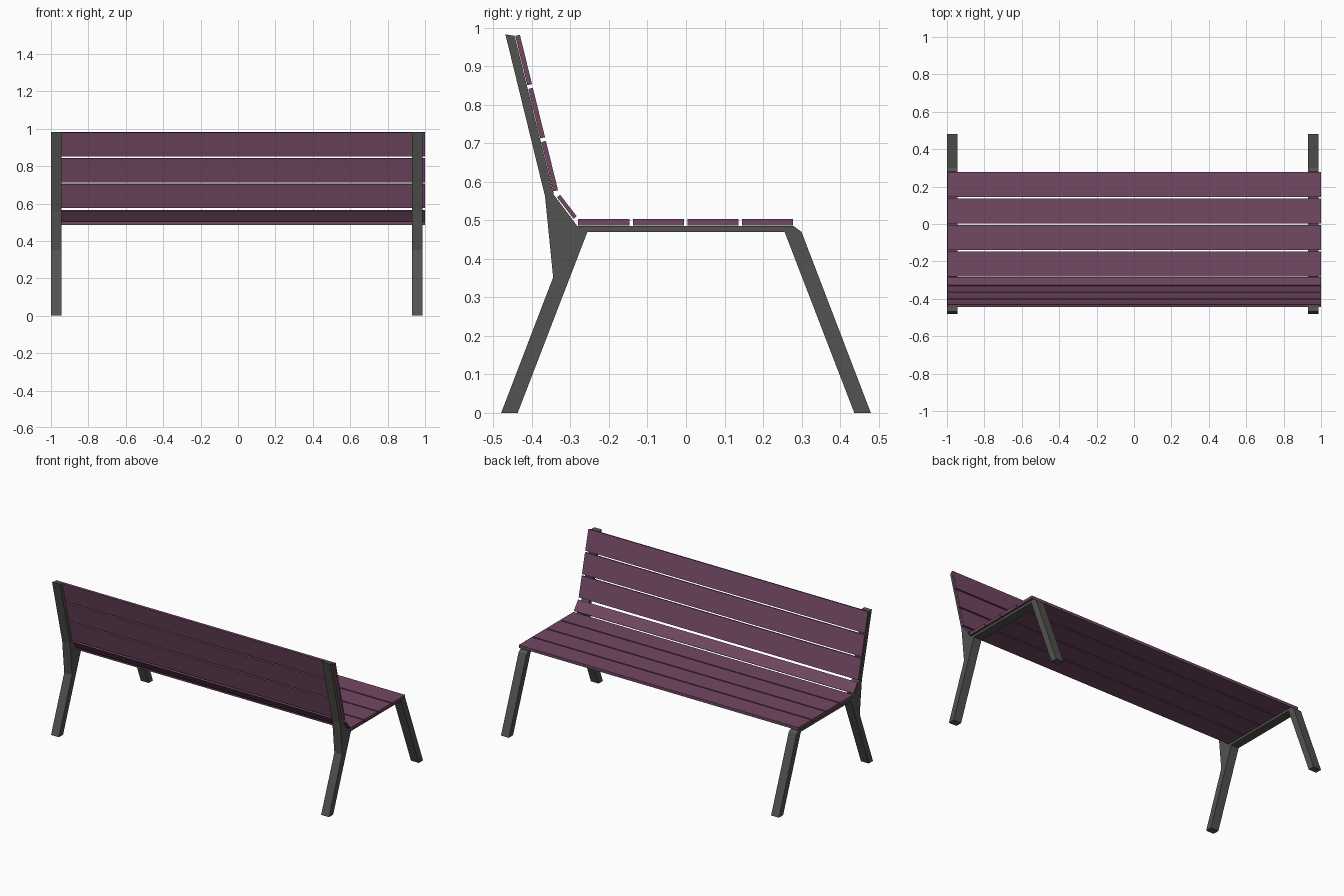
import bpy, bmesh
from mathutils import Vector

if "Cube" in bpy.data.objects:
    bpy.data.objects.remove(bpy.data.objects["Cube"])


def material(name, colour):
    m = bpy.data.materials.new(name)
    m.diffuse_color = (*colour, 1)
    m.use_nodes = True
    m.node_tree.nodes["Principled BSDF"].inputs["Base Color"].default_value = m.diffuse_color
    return m


wood = material("plum_wood", (0.17, 0.065, 0.125))
metal = material("dark_metal", (0.085, 0.085, 0.08))


def extrude_profile(name, profile, x0, x1, mat):
    """Extrude a closed (y, z) outline along x."""
    bm = bmesh.new()
    face = bm.faces.new([bm.verts.new((x0, y, z)) for y, z in profile])
    ext = bmesh.ops.extrude_face_region(bm, geom=[face])
    verts = [g for g in ext["geom"] if isinstance(g, bmesh.types.BMVert)]
    bmesh.ops.translate(bm, verts=verts, vec=(x1 - x0, 0, 0))
    bmesh.ops.recalc_face_normals(bm, faces=bm.faces)
    me = bpy.data.meshes.new(name)
    bm.to_mesh(me)
    bm.free()
    me.materials.append(mat)
    ob = bpy.data.objects.new(name, me)
    bpy.context.collection.objects.link(ob)
    return ob


def slat(name, start, end, thickness):
    """Board whose rear/under edge runs start -> end in the yz plane."""
    a, b = Vector(start), Vector(end)
    d = (b - a).normalized()
    n = Vector((-d.y, d.x)) * thickness
    extrude_profile(name, [a, b, b + n, a + n], -0.998, 1.0, wood)


# Side frames: legs, thin seat rail, gusset and back post in one outline
frame = [(-0.48, 0), (-0.437, 0), (-0.256, 0.47), (0.256, 0.47),
         (0.437, 0), (0.48, 0), (0.30, 0.47), (0.28, 0.485),
         (-0.282, 0.485), (-0.343, 0.566), (-0.445, 0.979),
         (-0.469, 0.983), (-0.366, 0.562), (-0.345, 0.352)]
for name, x in (("left_frame", -1.0), ("right_frame", 0.93)):
    extrude_profile(name, frame, x, x + 0.056, metal)

# Seat boards
for i in range(4):
    y = -0.28 + i * 0.1418
    slat(f"seat_slat_{i + 1}", (y, 0.486), (y + 0.133, 0.486), 0.018)

# Backrest boards, listed from front edge upward along the post
low, high = Vector((-0.3445, 0.575)), Vector((-0.4435, 0.979))
length = (high - low).length
direction = (high - low).normalized()
width = 0.132
pitch = (length - width) / 2
for i in range(3):
    top = high - direction * pitch * i
    slat(f"back_slat_{i + 1}", top, top - direction * width, 0.0125)

# Angled board joining seat and backrest
slat("lumbar_slat", (-0.335, 0.560), (-0.292, 0.504), 0.0105)
